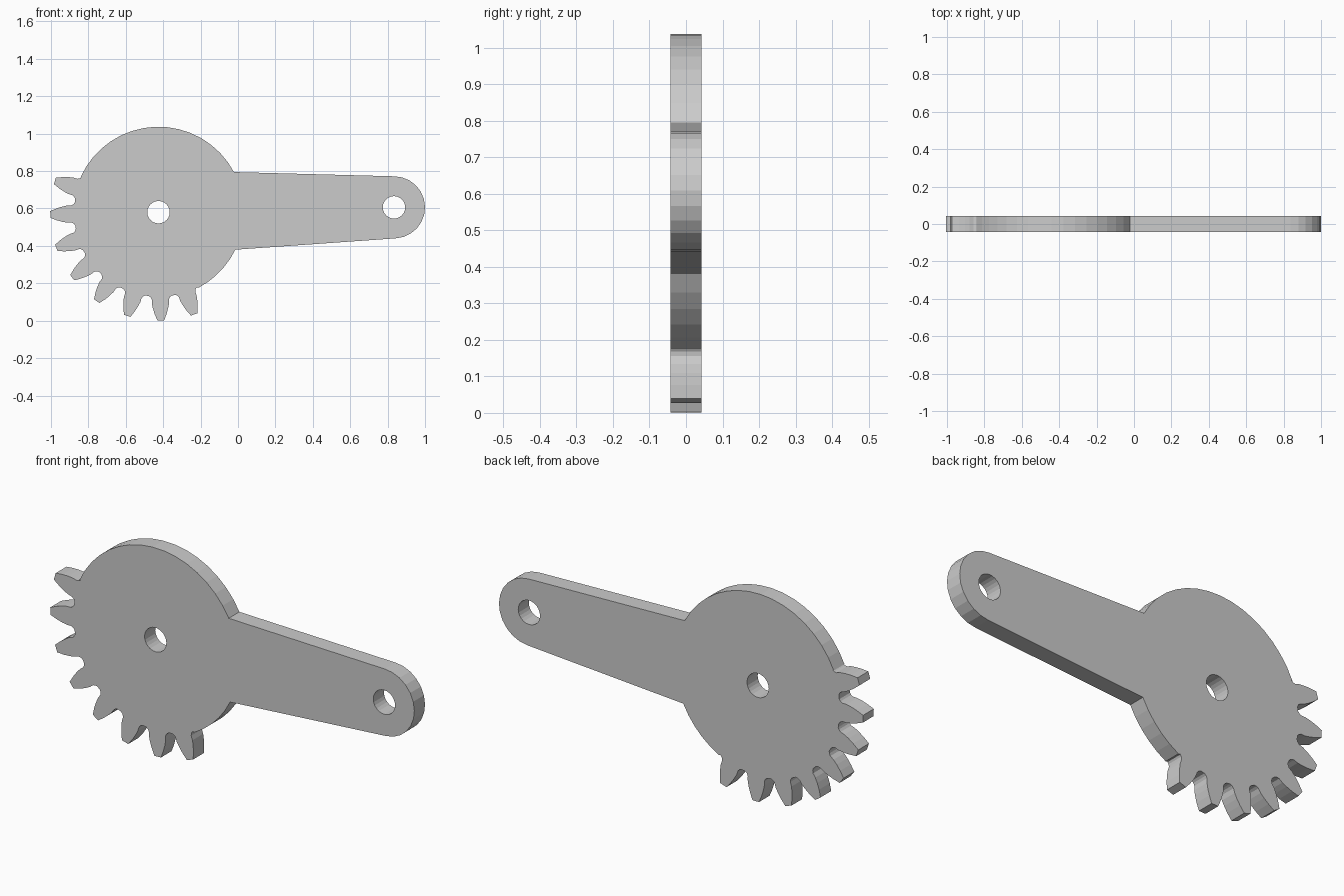
import bpy, bmesh
from math import cos, sin, radians, pi

if "Cube" in bpy.data.objects:
    bpy.data.objects.remove(bpy.data.objects["Cube"])

HUB, HUB_R = (-0.425, 0.58), 0.457
TIP, TIP_R = (0.834, 0.606), 0.166
HOLE_R, HALF_THICK = 0.06, 0.042


def polar(c, r, deg):
    a = radians(deg)
    return (c[0] + r * cos(a), c[1] + r * sin(a))


def arc(c, r, a0, a1, n):
    return [polar(c, r, a0 + (a1 - a0) * i / n) for i in range(n + 1)]


# Half profile of one tooth: radius, half width
HALF = [(0.451, 0.061), (0.457, 0.052), (0.468, 0.046), (0.49, 0.046),
        (0.515, 0.041), (0.545, 0.032), (0.579, 0.018)]


def tooth(deg):
    side = [(r, -w / r * 180 / pi) for r, w in HALF]
    pts = side + [(r, -a) for r, a in reversed(side)]
    return [polar(HUB, r, deg + a) for r, a in pts]


# Outline: hub top, eight teeth, hub bottom, rounded arm end
outline = arc(HUB, HUB_R, 28, 156, 16)
for i in range(8):
    outline += tooth(163.2 + 18 * i)
outline += arc(HUB, HUB_R, 298, 334, 5)
outline += arc(TIP, TIP_R, -87, 89, 12)

holes = [arc(HUB, HOLE_R, 0, 345, 23), arc(TIP, HOLE_R, 0, 345, 23)]

# Flat filled curve, thickened into a plate
curve = bpy.data.curves.new("gear_arm", 'CURVE')
curve.dimensions = '2D'
curve.fill_mode = 'BOTH'
curve.extrude = HALF_THICK
for pts in [outline] + holes:
    s = curve.splines.new('POLY')
    s.points.add(len(pts) - 1)
    for p, (x, z) in zip(s.points, pts):
        p.co = (x, z, 0, 1)
    s.use_cyclic_u = True
    s.use_smooth = False

obj = bpy.data.objects.new("gear_arm", curve)
bpy.context.collection.objects.link(obj)
obj.rotation_euler = (pi / 2, 0, 0)
bpy.context.view_layer.objects.active = obj
obj.select_set(True)
bpy.ops.object.convert(target='MESH')
obj = bpy.context.object
bpy.ops.object.transform_apply(location=False, rotation=True, scale=False)

# Weld caps to the rim
bm = bmesh.new()
bm.from_mesh(obj.data)
bmesh.ops.remove_doubles(bm, verts=bm.verts, dist=0.0005)
bmesh.ops.recalc_face_normals(bm, faces=bm.faces)
for f in bm.faces:
    f.smooth = False
bm.to_mesh(obj.data)
bm.free()
